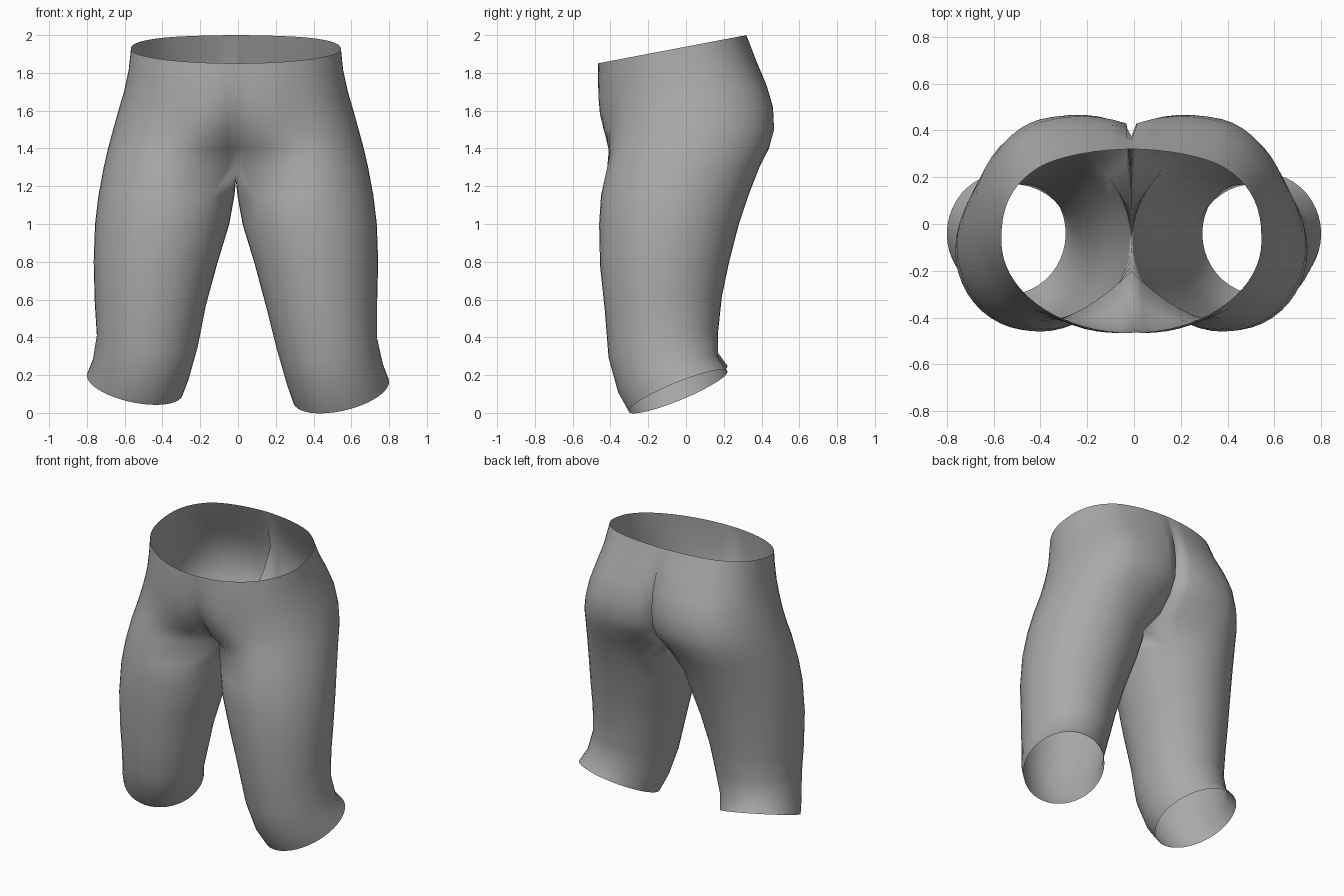
import bpy, bmesh
from math import sin, cos, pi

cube = bpy.data.objects.get("Cube")
if cube:
    bpy.data.objects.remove(cube)

N = 44                      # points around one leg
INNER = 9                   # of those, points facing the other leg
OUTER = N - INNER
ALPHA = pi * (INNER + 1) / N

# Leg rings: height, tilt, inner x, outer x, front y, back y
LEG = [(.131, 1, .292, .80, -.303, .22), (.24, .85, .258, .77, -.36, .17),
       (.4, .6, .21, .742, -.41, .17), (.6, .3, .16, .748, -.43, .19),
       (.8, .1, .1, .753, -.455, .23), (1, 0, .035, .746, -.46, .28),
       (1.15, 0, .008, .728, -.45, .33)]

# Hip rings: height, tilt, leg blend, outer x, front y, back y,
# front middle y, inner cheek y, cleft y
HIP = [(1.3, 0, 1, .70, -.425, .39, -.2, .27, .05),
       (1.4, 0, .9, .677, -.408, .44, -.31, .37, .12),
       (1.5, 0, .75, .65, -.41, .47, -.38, .42, .22),
       (1.6, .04, .55, .622, -.43, .473, -.425, .43, .31),
       (1.7, .08, .35, .593, -.45, .44, -.447, .415, .375),
       (1.82, .13, .15, .568, -.465, .375, -.462, .37, .362),
       (1.939, .19, 0, .556, -.465, .32, -.465, .32, .32)]


def oval(angle, x0, x1, y0, y1, power=1):
    c, s = cos(angle), sin(angle)
    if s < 0:
        power = 1
    return ((x0 + x1) / 2 + (abs(c) ** power) * (x1 - x0) / 2 * (1 if c > 0 else -1),
            (y0 + y1) / 2 + (abs(s) ** power) * (y1 - y0) / 2 * (1 if s > 0 else -1))


def leg_ring(z, tilt, x0, x1, y0, y1):
    ring = []
    for i in range(N):
        x, y = oval(-pi + ALPHA + 2 * pi * i / N, x0, x1, y0, y1)
        ring.append((x, y, z + tilt * (.2 * (x - .55) + .4 * y)))
    return ring


def pull_end(points, x, y, width):
    # Move the first point to (x, y) and ease its neighbours along with it
    dx, dy = x - points[0][0], y - points[0][1]
    start = points[0][0]
    for p in points:
        ease = max(0, 1 - (p[0] - start) / width)
        p[0] += dx * ease
        p[1] += dy * ease * ease * (3 - 2 * ease)


def hip_ring(z, tilt, blend, x1, y0, y1, middle, cheek, cleft):
    points = []
    for i in range(OUTER - 1):
        u = i / (OUTER - 1)
        bx, by = oval(-pi + ALPHA + 2 * pi * i / N, 0, x1, y0, y1)
        ax, ay = oval(pi * (u - .5), -x1, x1, y0, y1, .8)
        points.append([ax + (bx - ax) * blend, ay + (by - ay) * blend])
    half = OUTER // 2
    front, back = points[:half], points[:half - 1:-1]
    pull_end(front, 0, middle, .36)
    pull_end(back, .022, cheek, .28)
    points = front + back[::-1] + [[0, cleft]]
    return [(x, y, z + tilt * y) for x, y in points]


def crotch_seam(front, back):
    seam = []
    for k in range(1, INNER + 1):
        t = k / (INNER + 1)
        seam.append((0, back[1] + (front[1] - back[1]) * t, back[2] - .07 * sin(pi * t)))
    return seam


def place(p, side):
    # Slight lean: the right hem sits higher and the hips shift sideways
    x, y, z = p
    high = min(1, max(0, (z - .25) / .3))
    if side < 0:
        z += .045 * max(0, 1 - z / .6)
    return (x * side - .011 * high, y, z)


def build_half(bm, side):
    hips = [hip_ring(*row) for row in HIP]
    hips[0] += crotch_seam(hips[0][0], hips[0][-1])
    rings = [[bm.verts.new(place(p, side)) for p in ring]
             for ring in [leg_ring(*row) for row in LEG] + hips]
    for low, up in zip(rings, rings[1:]):
        closed = len(up) == N
        for i in range(N if closed else OUTER - 1):
            j = (i + 1) % N
            quad = [low[i], low[j], up[j], up[i]]
            bm.faces.new(quad if side > 0 else quad[::-1])


# Fabric shell, both halves welded along the middle
bm = bmesh.new()
for side in (1, -1):
    build_half(bm, side)
bmesh.ops.remove_doubles(bm, verts=bm.verts, dist=.0005)
mesh = bpy.data.meshes.new("shorts")
bm.to_mesh(mesh)
bm.free()
for face in mesh.polygons:
    face.use_smooth = True
shorts = bpy.data.objects.new("shorts", mesh)
bpy.context.collection.objects.link(shorts)

# Plain grey fabric
fabric = bpy.data.materials.new("grey fabric")
fabric.use_nodes = True
fabric.diffuse_color = (.4, .4, .4, 1)
fabric.node_tree.nodes["Principled BSDF"].inputs["Base Color"].default_value = (.4, .4, .4, 1)
mesh.materials.append(fabric)
